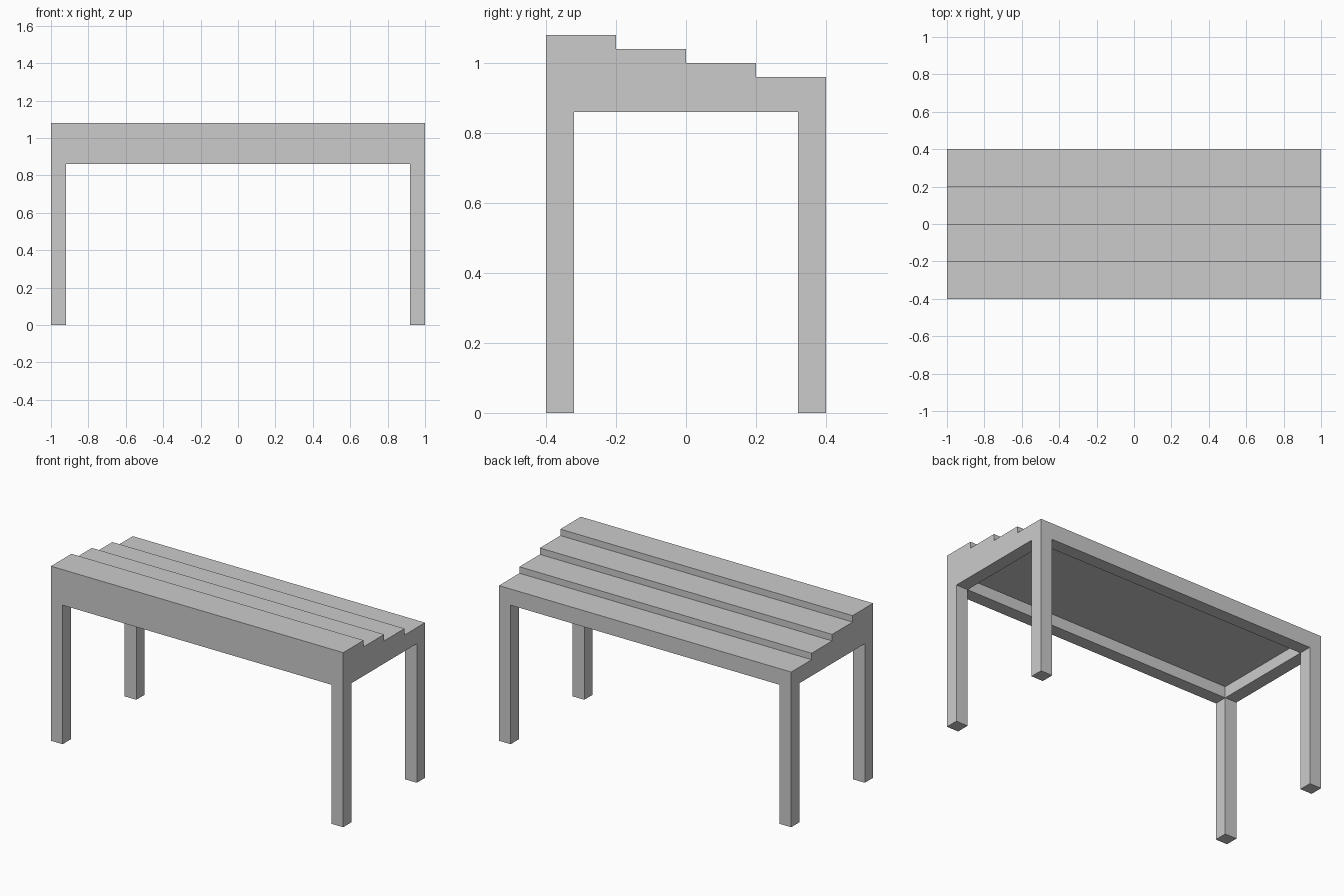
import bpy

if "Cube" in bpy.data.objects:
    bpy.data.objects.remove(bpy.data.objects["Cube"])

HALF_X, HALF_Y = 1.0, 0.4
T = 0.08                         # leg and rail thickness
RAIL_Z, TOP_Z = 0.86, 0.93       # underside of rails, underside of seat
STEP_W, STEP_H = 0.2, 0.04


def make_object(name, verts, faces):
    mesh = bpy.data.meshes.new(name)
    mesh.from_pydata(verts, [], faces)
    obj = bpy.data.objects.new(name, mesh)
    bpy.context.collection.objects.link(obj)
    return obj


def prism(name, profile, x0, x1):
    """Extrude a counter-clockwise (y, z) profile from x0 to x1."""
    n = len(profile)
    verts = [(x, y, z) for x in (x0, x1) for y, z in profile]
    faces = [tuple(reversed(range(n))), tuple(range(n, 2 * n))]
    faces += [(i, (i + 1) % n, n + (i + 1) % n, n + i) for i in range(n)]
    return make_object(name, verts, faces)


def box(name, x0, x1, y0, y1, z0, z1):
    return prism(name, [(y0, z0), (y1, z0), (y1, z1), (y0, z1)], x0, x1)


def mirror(obj, x=False, y=False):
    mod = obj.modifiers.new("Mirror", 'MIRROR')
    mod.use_axis = (x, y, False)
    mod.use_mirror_merge = False


# Stepped seat, lowest at the back and highest at the front
profile = [(-HALF_Y, TOP_Z), (HALF_Y, TOP_Z)]
for i in range(4):
    z = 0.96 + i * STEP_H
    y = HALF_Y - i * STEP_W
    profile += [(y, z), (y - STEP_W, z)]
prism("stepped_seat", profile, -HALF_X, HALF_X)

# Rails under the seat
mirror(box("long_rails", -HALF_X, HALF_X, HALF_Y - T, HALF_Y, RAIL_Z, TOP_Z), y=True)
mirror(box("end_rails", HALF_X - T, HALF_X, -HALF_Y + T, HALF_Y - T, RAIL_Z, TOP_Z), x=True)

# Four square corner legs
mirror(box("legs", HALF_X - T, HALF_X, HALF_Y - T, HALF_Y, 0, RAIL_Z), x=True, y=True)
